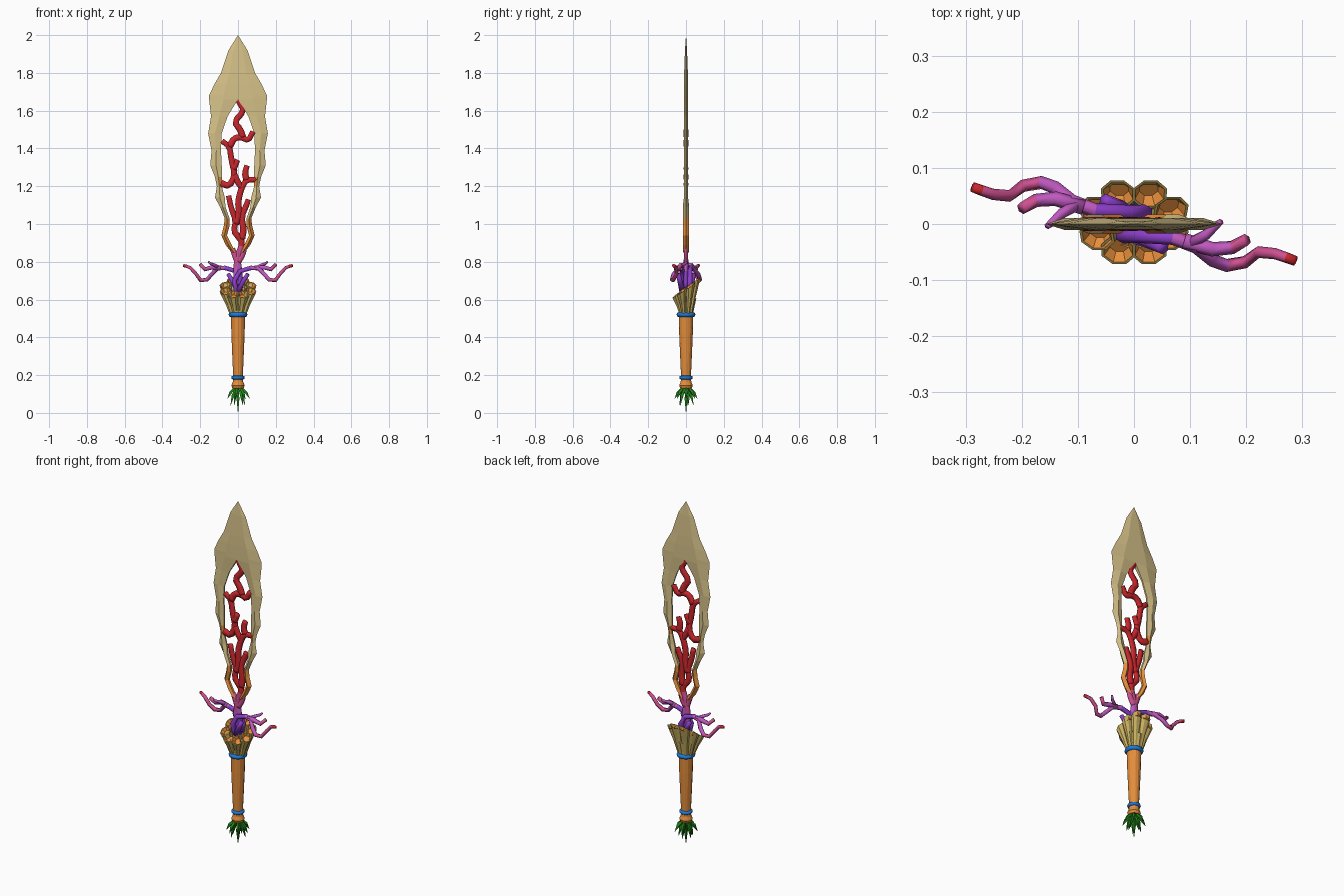
import bpy, bmesh, math
from mathutils import Vector

cube = bpy.data.objects.get("Cube")
if cube:
    bpy.data.objects.remove(cube)


def material(name, r, g, b):
    mat = bpy.data.materials.new(name)
    mat.use_nodes = True
    mat.diffuse_color = (r, g, b, 1)
    shader = mat.node_tree.nodes["Principled BSDF"]
    shader.inputs["Base Color"].default_value = (r, g, b, 1)
    shader.inputs["Roughness"].default_value = 0.8
    return mat


TAN = material("shell tan", 0.68, 0.54, 0.25)
GOLD = material("barnacle gold", 0.62, 0.47, 0.13)
ORANGE = material("carrot orange", 0.78, 0.27, 0.045)
BLUE = material("band blue", 0.01, 0.2, 0.75)
GREEN = material("leaf green", 0.015, 0.22, 0.01)
RED = material("coral red", 0.58, 0.02, 0.025)
PINK = material("coral pink", 0.62, 0.08, 0.28)
ORCHID = material("coral orchid", 0.52, 0.1, 0.52)
PURPLE = material("coral purple", 0.27, 0.05, 0.6)


def finish(name, bm, mats, rule=None, smooth=False):
    """Turn a bmesh into an object, colouring faces by a rule on their centre."""
    bmesh.ops.remove_doubles(bm, verts=bm.verts, dist=0.0002)
    bmesh.ops.recalc_face_normals(bm, faces=bm.faces)
    for face in bm.faces:
        if rule:
            face.material_index = rule(face.calc_center_median())
        face.smooth = smooth
    mesh = bpy.data.meshes.new(name)
    bm.to_mesh(mesh)
    bm.free()
    for mat in mats:
        mesh.materials.append(mat)
    obj = bpy.data.objects.new(name, mesh)
    bpy.context.scene.collection.objects.link(obj)
    return obj


def sweep(bm, points, radii, sides=6, normal=None, flat=1.0, inner_from=None):
    """Skin rings along a path; optionally one fixed ring normal."""
    points = [Vector(p) for p in points]
    rings = []
    last = len(points) - 1
    for i, (point, radius) in enumerate(zip(points, radii)):
        axis = normal or points[min(i + 1, last)] - points[max(i - 1, 0)]
        axis = Vector(axis).normalized()
        guide = Vector((0, 1, 0)) if abs(axis.y) < 0.8 else Vector((1, 0, 0))
        side = axis.cross(guide).normalized()
        up = side.cross(axis)
        ring = []
        for k in range(sides):
            a = math.tau * (k + 0.5) / sides
            offset = side * math.cos(a) * radius + up * math.sin(a) * radius
            offset.y *= flat
            ring.append(bm.verts.new(point + offset))
        rings.append(ring)
    for i in range(last):
        for k in range(sides):
            n = (k + 1) % sides
            face = bm.faces.new((rings[i][k], rings[i][n], rings[i + 1][n], rings[i + 1][k]))
            face.material_index = int(inner_from is not None and i >= inner_from)
    bm.faces.new(rings[0][::-1])
    bm.faces.new(rings[-1]).material_index = int(inner_from is not None)


def taper(points, start, end):
    return [start + (end - start) * i / (len(points) - 1) for i in range(len(points))]


def rounded(points):
    """Cut the corners of a path, keeping its ends."""
    points = [Vector(p) for p in points]
    result = [points[0]]
    for a, b in zip(points, points[1:]):
        result += [a.lerp(b, 0.25), a.lerp(b, 0.75)]
    return result + [points[-1]]


# Blade: mirrored wavy strips around an open centre, rows of height, inner and outer edge
rows = [(2, 0, 0), (1.92, 0, .05), (1.8, 0, .09), (1.74, 0, .125), (1.68, 0, .153),
        (1.66, 0, .153), (1.57, .055, .143), (1.48, .086, .158), (1.39, .09, .14),
        (1.31, .086, .147), (1.25, .086, .122), (1.2, .086, .112), (1.14, .07, .122),
        (1.09, .066, .095), (1.03, .045, .07), (.99, .045, .075), (.94, .058, .088),
        (.89, .034, .066), (.85, .012, .035)]
bm = bmesh.new()
for sign in (-1, 1):
    strips = []
    for z, inner, outer in rows:
        thick = min(0.011, outer * 0.11) if z > 1.1 else 0.017
        ridge = thick if inner == 0 else thick * 0.4
        middle = (inner + outer) / 2
        section = [(outer, 0), (middle, thick), (inner, ridge), (inner, -ridge), (middle, -thick)]
        strips.append([bm.verts.new((sign * x, y, z)) for x, y in section])
    for i, (a, b) in enumerate(zip(strips, strips[1:])):
        for k in range(5):
            if k == 2 and rows[i + 1][1] == 0:
                continue
            n = (k + 1) % 5
            bm.faces.new((a[k], a[n], b[n], b[k]))


def blade_colour(c):
    patch = 1.2 < c.z < 1.26 and abs(c.x) < 0.1
    return int(c.z < 1.04 or patch)


finish("blade", bm, [TAN, ORANGE], blade_colour)

# Coral lattice inside the blade, each branch as (x, z) points
branches = [
    [(0, .62), (-.01, .75), (0, .83), (.025, .9), (0, .935), (-.022, .96), (-.012, 1.02), (-.035, 1.08), (-.05, 1.15)],
    [(.01, .66), (.005, .78), (-.015, .83), (-.03, .87)],
    [(.0, .8), (.025, .84), (.035, .88)],
    [(.02, .92), (.03, .97), (.018, 1.04), (.045, 1.1), (.055, 1.13)],
    [(-.012, 1.0), (.007, 1.06), (.0, 1.12), (.018, 1.19), (.045, 1.235), (.1, 1.235)],
    [(.045, 1.235), (.036, 1.27), (.048, 1.31)],
    [(-.09, 1.215), (-.045, 1.2), (-.015, 1.26), (-.035, 1.34), (-.045, 1.41), (-.085, 1.44)],
    [(-.02, 1.26), (0, 1.22), (.02, 1.19)],
    [(-.025, 1.29), (-.002, 1.34)],
    [(-.045, 1.41), (-.02, 1.455), (.02, 1.46), (.055, 1.44), (.08, 1.49)],
    [(.025, 1.46), (.012, 1.5), (-.02, 1.54), (.032, 1.6), (.012, 1.635), (-.002, 1.66)],
]
bm = bmesh.new()
for path in branches:
    points = rounded([(x, 0, z) for x, z in path])
    sweep(bm, points, taper(points, 0.021, 0.016), flat=0.6)


def coral_colour(c):
    return 0 if c.z < 0.74 else 1 if c.z < 0.79 else 2 if c.z < 0.88 else 3


finish("blade_coral", bm, [PURPLE, ORCHID, PINK, RED], coral_colour, True)

# Guard: one branching coral arm, repeated by a half turn about the upright axis
arm = [
    ([(0, -.015, .6), (-.02, -.02, .7), (.01, -.02, .75), (.07, -.024, .768), (.11, -.04, .765),
      (.138, -.064, .735), (.165, -.074, .705), (.198, -.068, .702), (.222, -.05, .735),
      (.252, -.053, .768), (.272, -.06, .776), (.288, -.066, .78)], .015, .009),
    ([(.09, -.03, .768), (.14, -.045, .77), (.175, -.042, .76), (.2, -.028, .785)], .014, .011),
    ([(.1, -.035, .77), (.13, -.018, .785), (.145, -.004, .79), (.155, .004, .8)], .011, .006),
    ([(0, -.02, .64), (.03, -.032, .7), (.052, -.042, .735)], .015, .012),
]


def arm_colour(c):
    x = abs(c.x)
    return 0 if x < 0.075 else 1 if x < 0.165 else 2 if x < 0.274 else 3


for name, turn in (("left_guard", 1), ("right_guard", -1)):
    bm = bmesh.new()
    for path, start, end in arm:
        points = [(turn * x, turn * y, z) for x, y, z in path]
        sweep(bm, points, taper(points, start, end))
    finish(name, bm, [PURPLE, ORCHID, PINK, RED], arm_colour, True)

# Barnacle cup: flared tubes with orange hollows, all tilted towards the front
bm = bmesh.new()
sweep(bm, [(0, 0, .52), (0, 0, .55), (0, .005, .61)], [.038, .042, .05], 10)
tubes = [(.028, -.047, .628), (.066, -.022, .645), (.066, .024, .675), (.028, .053, .7)]
for sign in (-1, 1):
    for x, y, z in tubes:
        mouth = Vector((sign * x, y, z))
        root = Vector((sign * x * 0.45, y * 0.45, 0.52))
        facing = Vector((sign * x * 3, -0.62, 0.8)).normalized()
        middle = root.lerp(mouth, 0.5)
        sweep(bm, [root, middle, mouth, mouth, mouth - facing * 0.018],
              [.014, .02, .033, .028, .018], 8, facing, 1, 3)
finish("barnacle_cup", bm, [GOLD, ORANGE])

# Carrot grip with its crown end
bm = bmesh.new()
grip = [(.53, .039), (.42, .036), (.3, .031), (.19, .026), (.165, .028), (.145, .036), (.13, .03)]
sweep(bm, [(0, 0, z) for z, r in grip], [r for z, r in grip], 14)
finish("carrot_grip", bm, [ORANGE])

# Blue bands
for name, z, radius, width in (("upper_band", .52, .037, .013), ("lower_band", .187, .026, .01)):
    bpy.ops.mesh.primitive_torus_add(location=(0, 0, z), major_radius=radius, minor_radius=width,
                                     major_segments=20, minor_segments=8)
    band = bpy.context.object
    band.name = name
    band.data.materials.append(BLUE)
    bpy.ops.object.shade_smooth_by_angle(angle=math.radians(60))

# Leaves: rings of tapering spikes hanging from the crown
bm = bmesh.new()
for count, reach, low, shift in ((7, .062, .075, 0), (5, .04, .04, .4), (1, 0, 0, 0)):
    for k in range(count):
        a = math.tau * k / count + shift
        tip = Vector((reach * math.cos(a), reach * math.sin(a), low))
        base = Vector((tip.x * 0.2, tip.y * 0.2, 0.14))
        bend = base.lerp(tip, 0.5) + Vector((tip.x, tip.y, 0)) * 0.1
        sweep(bm, [base, bend, tip], [.007, .01, .0008], 4)
finish("leaves", bm, [GREEN])
